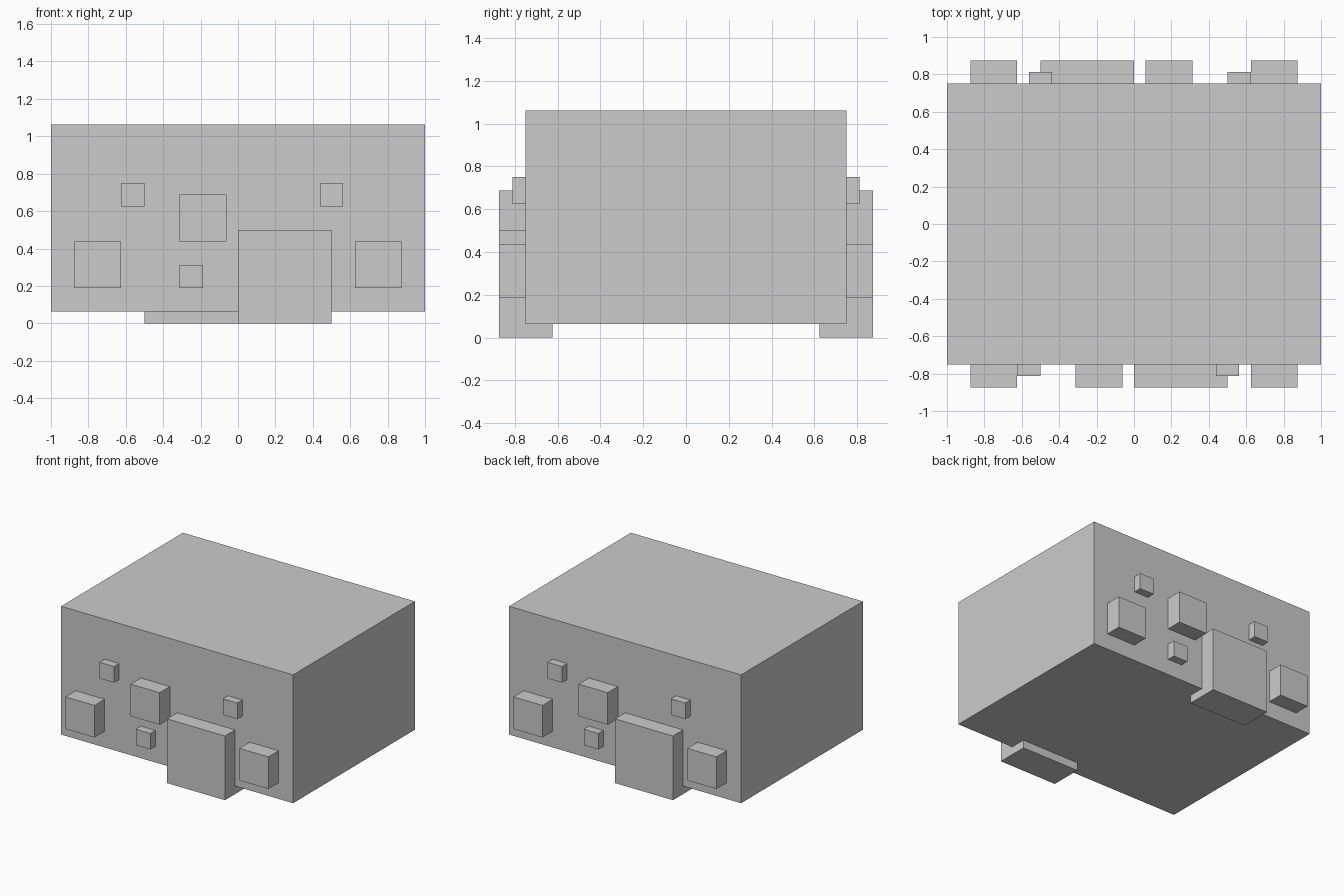
import bpy

if "Cube" in bpy.data.objects:
    bpy.data.objects.remove(bpy.data.objects["Cube"])


def box(name, x, y, z):
    """Add a box spanning the given (min, max) ranges."""
    bpy.ops.mesh.primitive_cube_add(size=1, location=[(a + b) / 2 for a, b in (x, y, z)])
    ob = bpy.context.object
    ob.name = name
    ob.scale = [b - a for a, b in (x, y, z)]
    bpy.ops.object.transform_apply(location=False, rotation=False, scale=True)
    return ob


# Main body, raised slightly off the ground
box("body", (-1, 1), (-0.75, 0.75), (0.0625, 1.0625))

# Half-sunk blocks on the front: name, left x, bottom z, size, depth
blocks = [
    ("large_block", 0.0, 0.0, 0.5, 0.25),
    ("left_block", -0.875, 0.1875, 0.25, 0.25),
    ("right_block", 0.625, 0.1875, 0.25, 0.25),
    ("middle_block", -0.3125, 0.4375, 0.25, 0.25),
    ("upper_left_knob", -0.625, 0.625, 0.125, 0.125),
    ("upper_right_knob", 0.4375, 0.625, 0.125, 0.125),
    ("lower_knob", -0.3125, 0.1875, 0.125, 0.125),
]

# The back carries the same blocks, turned half a circle about z
for name, x, z, size, depth in blocks:
    y = (-0.75 - depth / 2, -0.75 + depth / 2)
    box("front_" + name, (x, x + size), y, (z, z + size))
    box("back_" + name, (-x - size, -x), (-y[1], -y[0]), (z, z + size))
